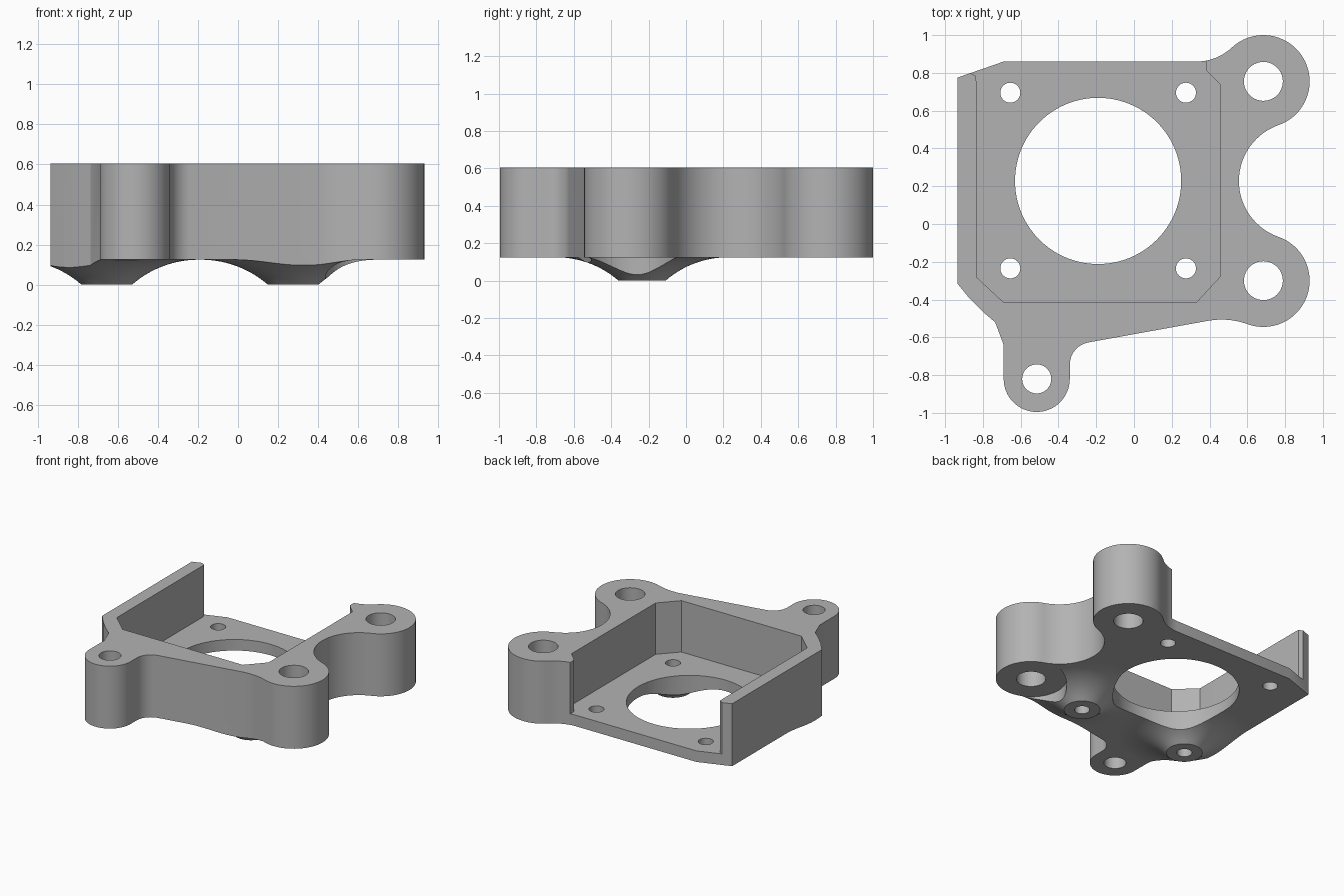
import bpy
import bmesh
from math import sin, cos, radians, sqrt

if "Cube" in bpy.data.objects:
    bpy.data.objects.remove(bpy.data.objects["Cube"])

TOP, FLOOR, UNDER = 0.605, 0.21, 0.125
EAR_R, LUG_R = 0.245, 0.175
BACK_EAR, FRONT_EAR, LUG = (0.685, 0.755), (0.685, -0.3), (-0.515, -0.82)
BORE = (-0.19, 0.228)
SCREW_X, SCREW_Y = (-0.655, 0.275), (-0.235, 0.695)

grey = bpy.data.materials.new("plain_grey")
grey.use_nodes = True
grey.diffuse_color = (0.45, 0.45, 0.45, 1)
grey.node_tree.nodes["Principled BSDF"].inputs["Base Color"].default_value = (0.45, 0.45, 0.45, 1)


def arc(center, r, a0, a1, n=20):
    angles = [radians(a0 + (a1 - a0) * i / n) for i in range(n + 1)]
    return [(center[0] + r * cos(a), center[1] + r * sin(a)) for a in angles]


def to_object(name, bm):
    bmesh.ops.remove_doubles(bm, verts=bm.verts, dist=0.0005)
    bmesh.ops.recalc_face_normals(bm, faces=bm.faces)
    mesh = bpy.data.meshes.new(name)
    bm.to_mesh(mesh)
    bm.free()
    mesh.materials.append(grey)
    obj = bpy.data.objects.new(name, mesh)
    bpy.context.collection.objects.link(obj)
    return obj


def prism(name, points, z0, z1):
    """Extrude a plan outline between two heights."""
    bm = bmesh.new()
    verts = [bm.verts.new((x, y, z0)) for x, y in points]
    bmesh.ops.remove_doubles(bm, verts=verts, dist=0.0005)
    face = bm.faces.new([v for v in verts if v.is_valid])
    grown = bmesh.ops.extrude_face_region(bm, geom=[face])["geom"]
    moved = [g for g in grown if isinstance(g, bmesh.types.BMVert)]
    bmesh.ops.translate(bm, verts=moved, vec=(0, 0, z1 - z0))
    return to_object(name, bm)


def cylinder(name, center, r, z0, z1, n=64):
    return prism(name, arc(center, r, 0, 360, n)[:-1], z0, z1)


def flare(name, center, n=64):
    """Round pad that sweeps up tangent to the underside."""
    reach, sweep = 0.46, 0.51
    radii = [0.125 + (reach - 0.125) * i / 14 for i in range(15)]
    profile = [(r, UNDER - sweep + sqrt(sweep ** 2 - (reach - r) ** 2)) for r in radii]
    profile = [(0.125, -0.1)] + profile + [(reach, 0.2)]
    bm = bmesh.new()
    rings = [[bm.verts.new((x, y, z)) for x, y in arc(center, r, 0, 360, n)[:-1]]
             for r, z in profile]
    for low, high in zip(rings, rings[1:]):
        for i in range(n):
            j = (i + 1) % n
            bm.faces.new((low[i], low[j], high[j], high[i]))
    bm.faces.new(rings[0])
    bm.faces.new(rings[-1])
    return to_object(name, bm)


def boolean(target, tool, operation="DIFFERENCE"):
    mod = target.modifiers.new("boolean", "BOOLEAN")
    mod.operation = operation
    mod.solver = "EXACT"
    mod.object = tool
    bpy.context.view_layer.objects.active = target
    bpy.ops.object.modifier_apply(modifier=mod.name)
    bpy.data.objects.remove(tool)


# Outer plan: wall corner, lug, front ear, waist, back ear
outline = [(-0.935, 0.775), (-0.935, -0.315), (-0.87, -0.395), (-0.8, -0.465),
           (-0.735, -0.52), (-0.69, -0.64)]
outline += arc(LUG, LUG_R, 180, 360, 32)
outline += arc((-0.22, -0.745), 0.12, 180, 100.5, 12)
outline += arc((0.464, -0.906), 0.4, 100.5, 70, 8)
outline += arc(FRONT_EAR, EAR_R, -110, 70.8, 32)
outline += arc((0.869, 0.2275), 0.3136, 250.8, 109.2, 28)
outline += arc(BACK_EAR, EAR_R, -70.8, 133, 36)
outline += arc((0.33, 1.135), 0.275, -47, -90, 10)
outline += [(-0.69, 0.86)]
bracket = prism("bracket_body", outline, 0, TOP)

# Underside relief leaves the two flared pads standing
relief = prism("underside_relief", [(-2, -2), (2, -2), (2, 2), (-2, 2)], -0.05, UNDER)
for x in SCREW_X:
    boolean(relief, flare("pad_flare", (x, SCREW_Y[0])))
boolean(bracket, relief)
for center, r in ((FRONT_EAR, EAR_R), (LUG, LUG_R)):
    boolean(bracket, cylinder("ear_clearance", center, r + 0.004, -0.1, UNDER))

# Chamfered motor pocket, open at the back
pocket = [(-0.835, -0.28), (-0.69, -0.415), (0.33, -0.415), (0.455, -0.28),
          (0.455, 0.74), (0.38, 0.815), (0.38, 1.1), (-0.87, 1.1),
          (-0.87, 0.8), (-0.838, 0.785), (-0.835, 0.755)]
boolean(bracket, prism("pocket_cutter", pocket, FLOOR, 1))

# Centre bore, screw holes and ear holes
holes = [(BORE, 0.44, 96), (BACK_EAR, 0.103, 40), (FRONT_EAR, 0.103, 40), (LUG, 0.077, 40)]
holes += [((x, y), 0.053, 32) for x in SCREW_X for y in SCREW_Y]
for center, r, n in holes:
    boolean(bracket, cylinder("hole_cutter", center, r, -0.5, 1, n))

bpy.ops.object.select_all(action="DESELECT")
bracket.select_set(True)
bpy.context.view_layer.objects.active = bracket
bpy.ops.object.shade_smooth_by_angle(angle=radians(22))
